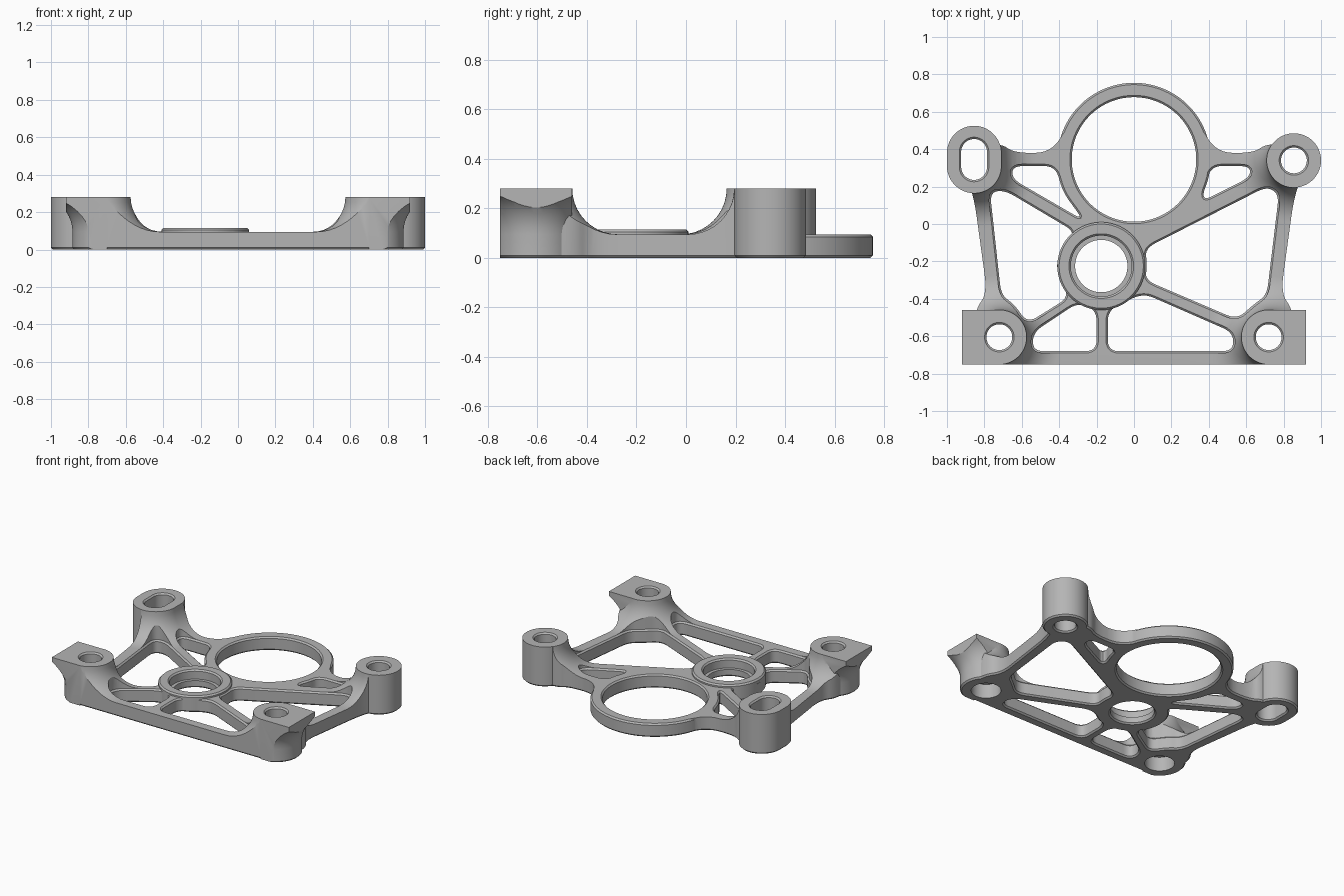
import bpy, bmesh, math
from mathutils import Vector

old = bpy.data.objects.get("Cube")
if old:
    bpy.data.objects.remove(old, do_unlink=True)

PLATE, TOP, CH = 0.095, 0.28, 0.01
COVE = TOP - PLATE
ARC = [i * math.pi / 20 for i in range(11)]


# Plan outlines
def circle(x, y, r, stretch=0.0, n=64):
    pts = []
    for i in range(n):
        a = 2 * math.pi * (i + 0.5) / n
        shift = stretch if math.sin(a) > 0 else -stretch
        pts.append(Vector((x + r * math.cos(a), y + r * math.sin(a) + shift)))
    return pts


def rounded(corners, t=0.06, steps=6):
    pts = [Vector(c) for c in corners]
    out = []
    for i, c in enumerate(pts):
        a, b = pts[i - 1] - c, pts[(i + 1) % len(pts)] - c
        p = c + a.normalized() * min(t, a.length * 0.47)
        q = c + b.normalized() * min(t, b.length * 0.47)
        for k in range(steps + 1):
            s = k / steps
            out.append(p * (1 - s) ** 2 + c * 2 * s * (1 - s) + q * s * s)
    return out


def loft(name, outline, layers):
    """Stack an outline through (height, outward offset) layers."""
    n = len(outline)
    area = sum(outline[i - 1].cross(outline[i]) for i in range(n))
    if area < 0:
        outline = outline[::-1]
    normals = []
    for i in range(n):
        d1 = (outline[i] - outline[i - 1]).normalized()
        d2 = (outline[(i + 1) % n] - outline[i]).normalized()
        m = (d1 + d2).normalized()
        normals.append(Vector((m.y, -m.x)) / max(0.5, m.dot(d1)))
    bm = bmesh.new()
    rings = []
    for z, off in layers:
        rings.append([bm.verts.new((*(p + nn * off), z)) for p, nn in zip(outline, normals)])
    for lo, hi in zip(rings, rings[1:]):
        for i in range(n):
            bm.faces.new((lo[i - 1], lo[i], hi[i], hi[i - 1]))
    bm.faces.new(rings[0][::-1])
    bm.faces.new(rings[-1])
    bmesh.ops.recalc_face_normals(bm, faces=bm.faces)
    mesh = bpy.data.meshes.new(name)
    bm.to_mesh(mesh)
    bm.free()
    obj = bpy.data.objects.new(name, mesh)
    bpy.context.collection.objects.link(obj)
    return obj


def combine(target, other, op):
    mod = target.modifiers.new("combine", 'BOOLEAN')
    mod.operation, mod.solver, mod.object = op, 'EXACT', other
    bpy.context.view_layer.objects.active = target
    bpy.ops.object.modifier_apply(modifier=mod.name)
    bpy.data.objects.remove(other, do_unlink=True)


def cut_layers(top):
    """Straight cutter with a small chamfer at both ends."""
    return [(-0.1, CH), (0, CH), (CH, 0), (top - CH, 0), (top, CH), (0.5, CH)]


# Plate outline, symmetric left to right
right_side = [(0.80, -0.75), (0.85, -0.60), (0.85, -0.46), (0.785, -0.37), (0.855, 0.14),
              (0.90, 0.26), (0.86, 0.42), (0.71, 0.43), (0.64, 0.38), (0.44, 0.38),
              (0.34, 0.55)]
outline = right_side + [(-x, y) for x, y in reversed(right_side)]
frame = loft("bracket_frame", rounded(outline, 0.1), [(0, -CH), (CH, 0), (0.4, 0)])

# Lightening windows
windows = [
    [(-0.65, 0.31), (-0.42, 0.31), (-0.38, 0.17), (-0.27, 0.02), (-0.65, 0.24)],
    [(0.41, 0.31), (0.62, 0.31), (0.62, 0.25), (0.36, 0.12)],
    [(-0.77, 0.17), (-0.69, 0.18), (-0.31, -0.045), (-0.39, -0.13), (-0.42, -0.24),
     (-0.345, -0.39), (-0.57, -0.53), (-0.64, -0.43), (-0.71, -0.38)],
    [(-0.54, -0.68), (-0.20, -0.68), (-0.20, -0.46), (-0.30, -0.42), (-0.54, -0.58)],
    [(-0.14, -0.68), (0.53, -0.68), (0.53, -0.58), (0.05, -0.37), (-0.14, -0.46)],
    [(0.06, -0.13), (0.71, 0.20), (0.775, 0.16), (0.71, -0.38), (0.64, -0.43),
     (0.55, -0.51), (0.06, -0.30), (0.07, -0.22)],
]
for w in windows:
    combine(frame, loft("window_cutter", rounded(w), cut_layers(PLATE)), 'DIFFERENCE')

# Large ring and four mounting bosses
chamfered = [(0, -CH), (CH, 0), (PLATE - CH, 0), (PLATE, -CH), (0.4, -CH)]
combine(frame, loft("large_ring", circle(0, 0.345, 0.41, n=96), chamfered), 'UNION')
bosses = [(-0.855, 0.345, 0.035), (0.855, 0.34, 0), (-0.72, -0.605, 0), (0.72, -0.605, 0)]
for x, y, s in bosses:
    combine(frame, loft("boss", circle(x, y, 0.145, s), [(0, -CH), (CH, 0), (0.4, 0)]), 'UNION')

# Trim to a slab that sweeps up in a cove to each boss
slab = [Vector(p) for p in ((-1.3, -1.3), (1.3, -1.3), (1.3, 1.3), (-1.3, 1.3))]
envelope = loft("envelope", slab, [(-0.06, 0), (PLATE, 0)])
cove = [(-0.03, COVE)] + [(TOP - (COVE + 0.0002) * math.sin(a), COVE * (1 - math.cos(a)))
                          for a in reversed(ARC)]
for x, y, s in bosses:
    combine(envelope, loft("cove", circle(x, y, 0.146, s), cove), 'UNION')
combine(frame, envelope, 'INTERSECT')

# Flared tabs on the outside of the front bosses
flare = [(0, -CH), (CH, 0)] + [(PLATE + COVE * math.sin(a), COVE * (1 - math.cos(a)))
                               for a in ARC]
for side in (-1, 1):
    tab = loft("tab", circle(side * 0.72, -0.605, 0.165), flare)
    box = [Vector((side * x, y)) for x, y in ((0.70, -0.75), (0.92, -0.75),
                                              (0.92, -0.46), (0.70, -0.46))]
    combine(tab, loft("tab_box", box, [(-0.1, 0), (0.5, 0)]), 'INTERSECT')
    combine(frame, tab, 'UNION')

# Bearing hub with a raised lip
hub = [(0, -CH), (CH, 0), (0.105, 0), (0.115, -CH)]
combine(frame, loft("hub", circle(-0.175, -0.225, 0.235), hub), 'UNION')

# Bores
bores = [(circle(0, 0.345, 0.333, n=96), cut_layers(PLATE)),
         (circle(-0.175, -0.225, 0.14), cut_layers(PLATE)),
         (circle(-0.175, -0.225, 0.163), [(0.05, 0), (0.105, 0), (0.115, CH), (0.5, CH)])]
for x, y, s in bosses:
    bores.append((circle(x, y, 0.069, s * 1.15), cut_layers(TOP)))
    if y < 0:
        bores.append((circle(x, y, 0.095), [(-0.1, 0), (0.1, 0)]))
for shape, layers in bores:
    combine(frame, loft("bore_cutter", shape, layers), 'DIFFERENCE')

# Grey metal finish
mat = bpy.data.materials.new("grey_metal")
mat.use_nodes = True
grey = (0.46, 0.46, 0.46, 1)
mat.diffuse_color = grey
mat.node_tree.nodes["Principled BSDF"].inputs["Base Color"].default_value = grey
frame.data.materials.clear()
frame.data.materials.append(mat)
for poly in frame.data.polygons:
    poly.material_index = 0
bpy.ops.object.select_all(action='DESELECT')
frame.select_set(True)
bpy.context.view_layer.objects.active = frame
bpy.ops.object.shade_smooth_by_angle(angle=math.radians(30))
